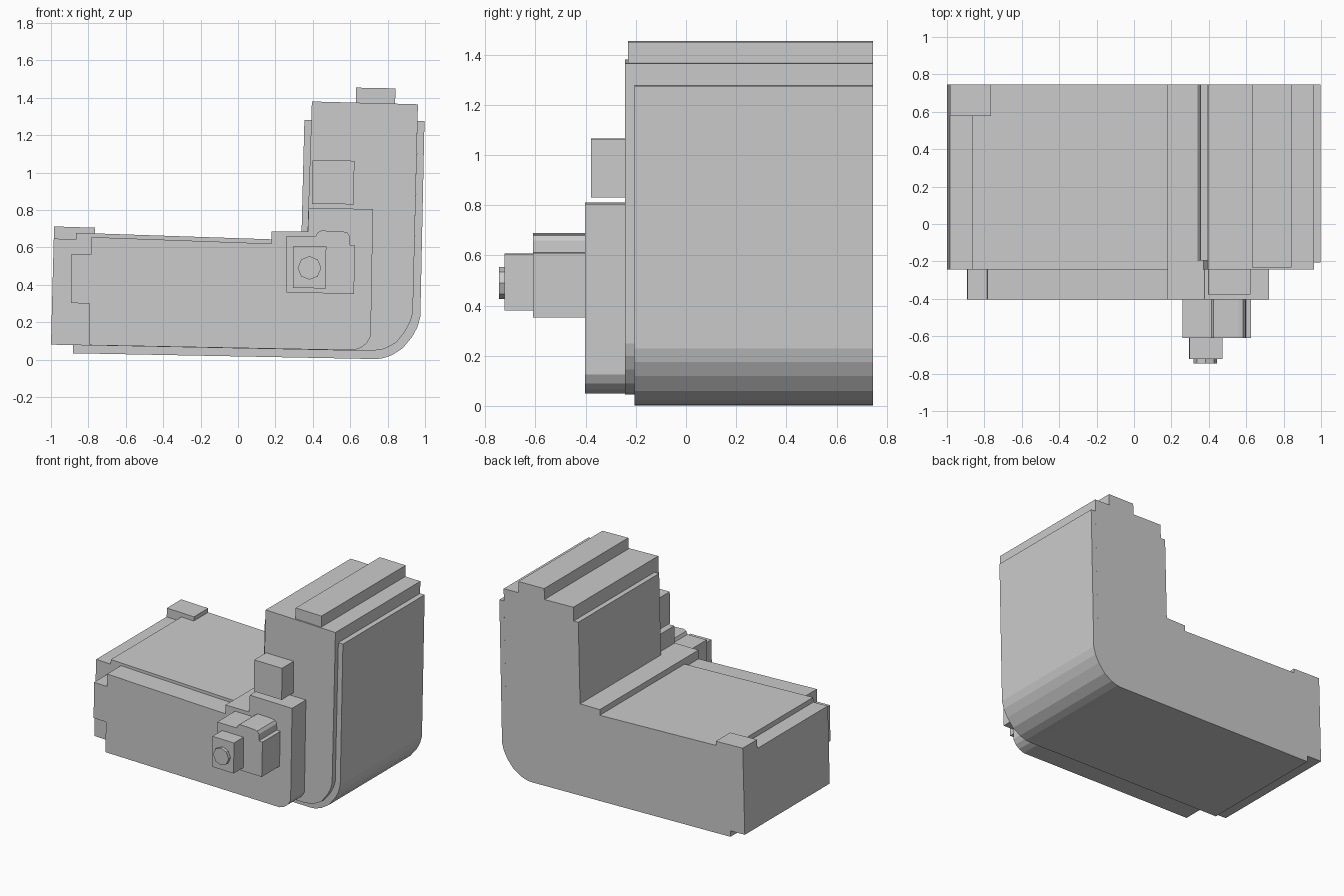
import bpy, bmesh, math

BACK = 0.745


def prism(name, pts, y0, y1):
    """Extrude an (x, z) profile from y0 to y1."""
    bm = bmesh.new()
    face = bm.faces.new([bm.verts.new((x, y0, z)) for x, z in pts])
    ext = bmesh.ops.extrude_face_region(bm, geom=[face])
    moved = [g for g in ext["geom"] if isinstance(g, bmesh.types.BMVert)]
    bmesh.ops.translate(bm, verts=moved, vec=(0, y1 - y0, 0))
    bmesh.ops.recalc_face_normals(bm, faces=bm.faces)
    mesh = bpy.data.meshes.new(name)
    bm.to_mesh(mesh)
    bm.free()
    obj = bpy.data.objects.new(name, mesh)
    bpy.context.collection.objects.link(obj)
    return obj


# Main L-shaped body, with the rounded heel shared by the outer cover
heel = [(0.71, 0.046), (0.78, 0.056), (0.845, 0.09), (0.89, 0.145),
        (0.92, 0.20), (0.935, 0.25)]
body = [(-1.0, 0.08)] + heel + [
    (0.962, 1.365), (0.395, 1.38), (0.372, 0.685), (0.18, 0.685),
    (0.18, 0.643), (-0.865, 0.678), (-0.867, 0.643), (-0.985, 0.647)]
prism("main_body", body, -0.242, BACK)

# Outer cover wrapping the underside, heel and right wall
cover = [(-0.883, 0.034), (0.735, 0.003), (0.77, 0.006), (0.82, 0.022),
         (0.88, 0.06), (0.93, 0.12), (0.96, 0.175), (0.975, 0.23),
         (0.997, 1.275), (0.96, 1.276)] + heel[::-1] + [(-0.882, 0.078)]
prism("outer_cover", cover, -0.205, BACK)

# Inner wall cover and top rail
prism("inner_wall_cover", [(0.34, 0.685), (0.372, 0.685), (0.392, 1.28),
                           (0.355, 1.28)], -0.195, BACK)
prism("top_rail", [(0.63, 1.372), (0.84, 1.368), (0.842, 1.45), (0.632, 1.454)],
      -0.232, BACK)

# Raised block on the rear left corner
prism("corner_block", [(-0.985, 0.64), (-0.765, 0.64), (-0.764, 0.705),
                       (-0.983, 0.712)], 0.578, BACK)

# Front plate
plate = [(-0.795, 0.077), (0.62, 0.05), (0.66, 0.065), (0.69, 0.09),
         (0.71, 0.125), (0.722, 0.805), (0.378, 0.81), (0.373, 0.685),
         (0.18, 0.685), (0.18, 0.62), (-0.783, 0.655), (-0.785, 0.563),
         (-0.89, 0.565), (-0.892, 0.302), (-0.793, 0.30)]
prism("front_plate", plate, -0.403, -0.242)

# Upper front block
prism("upper_front_block", [(0.395, 0.833), (0.62, 0.83), (0.622, 1.063),
                            (0.397, 1.065)], -0.378, -0.242)

# Control housing, boss and eight-sided knob
housing = [(0.26, 0.358), (0.62, 0.352), (0.626, 0.61), (0.598, 0.612),
           (0.597, 0.66), (0.583, 0.68), (0.56, 0.685), (0.445, 0.69),
           (0.425, 0.68), (0.415, 0.658), (0.258, 0.66)]
prism("control_housing", housing, -0.61, -0.403)
prism("control_boss", [(0.295, 0.384), (0.47, 0.38), (0.472, 0.605),
                       (0.298, 0.608)], -0.722, -0.61)
knob = [(0.382 + 0.063 * math.cos(math.radians(45 * i)),
         0.49 + 0.063 * math.sin(math.radians(45 * i))) for i in range(8)]
prism("control_knob", knob, -0.745, -0.722)
